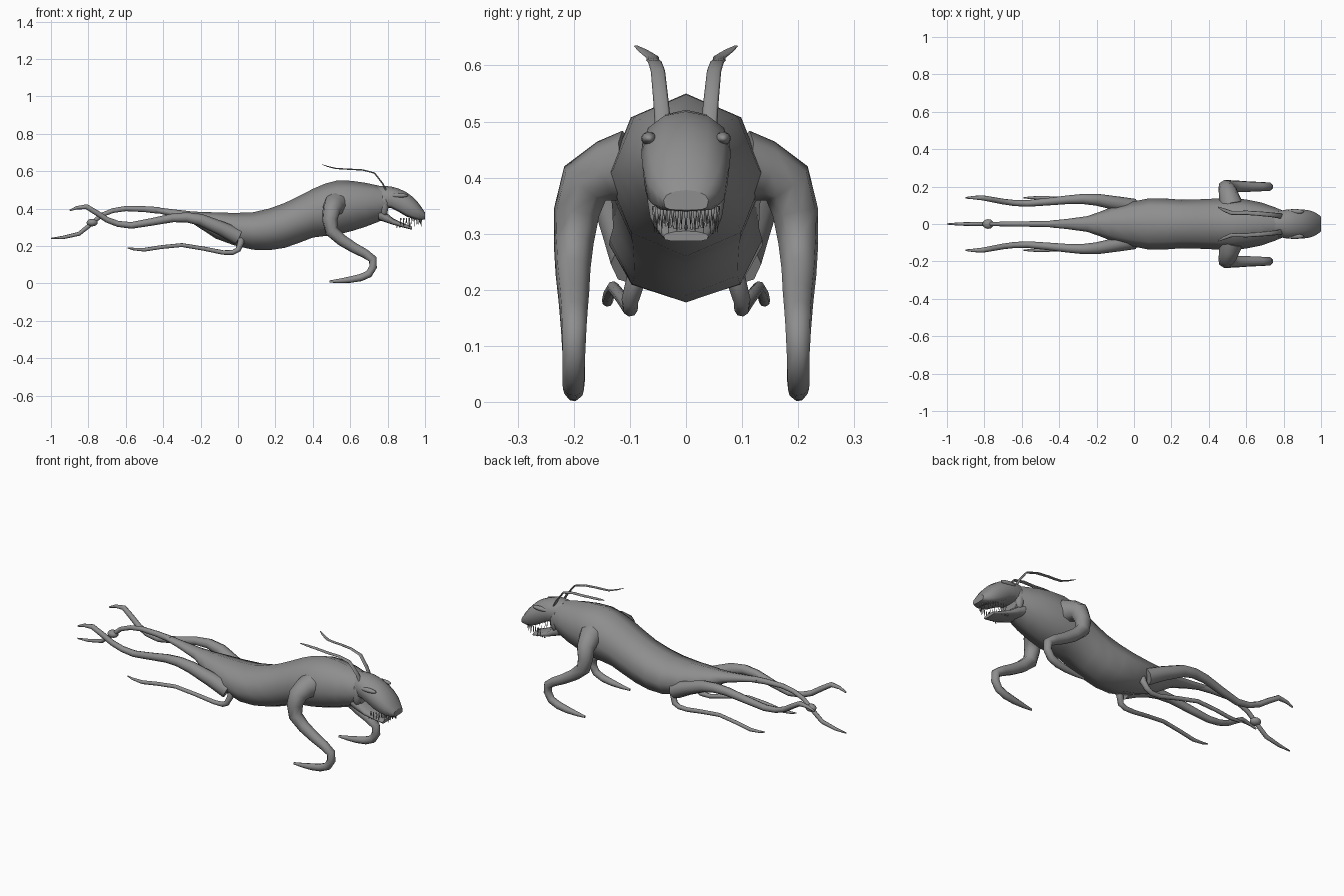
import bpy, bmesh, math
from mathutils import Vector, Matrix

cube = bpy.data.objects.get("Cube")
if cube:
    bpy.data.objects.remove(cube)

grey = (0.27, 0.27, 0.27, 1)
skin = bpy.data.materials.new("grey_skin")
skin.use_nodes = True
skin.diffuse_color = grey
skin.node_tree.nodes["Principled BSDF"].inputs["Base Color"].default_value = grey


def finish(name, bm):
    """Turn a bmesh into a smooth shaded object with flat end caps."""
    bmesh.ops.recalc_face_normals(bm, faces=bm.faces)
    for face in bm.faces:
        face.smooth = len(face.verts) <= 4
    mesh = bpy.data.meshes.new(name)
    bm.to_mesh(mesh)
    bm.free()
    mesh.materials.append(skin)
    bpy.context.collection.objects.link(bpy.data.objects.new(name, mesh))


def spline(keys, steps):
    """Smooth curve through key points of any dimension."""
    keys = [Vector(key) for key in keys]
    padded = [keys[0], *keys, keys[-1]]
    points = []
    for a, b, c, d in zip(padded, padded[1:], padded[2:], padded[3:]):
        for i in range(steps):
            t = i / steps
            bend = a * 2 - b * 5 + c * 4 - d
            twist = b * 3 - a - c * 3 + d
            points.append(b + ((c - a) * t + bend * t**2 + twist * t**3) / 2)
    return points + [keys[-1]]


def section(sides, squareness=1):
    """Unit cross-section; a low squareness flattens the underside."""
    outline = []
    for k in range(sides):
        angle = math.tau * k / sides
        u, v = math.cos(angle), math.sin(angle)
        power = squareness if v < 0 else 1
        outline.append((math.copysign(abs(u)**power, u), math.copysign(abs(v)**power, v)))
    return outline


def skin_rings(name, rings):
    """Bridge equal rings of points and cap both ends."""
    bm = bmesh.new()
    loops = [[bm.verts.new(point) for point in ring] for ring in rings]
    for a, b in zip(loops, loops[1:]):
        for i in range(len(a)):
            bm.faces.new((a[i - 1], a[i], b[i], b[i - 1]))
    bm.faces.new(loops[0])
    bm.faces.new(loops[-1])
    finish(name, bm)


def loft(name, keys, outline):
    """Keys are (x, middle height, half height, half width)."""
    skin_rings(name, [[(x, u * width, z + v * height) for u, v in outline]
                      for x, z, height, width in spline(keys, 2)])


def tube(name, keys, thick, thin, side=(0, 1, 0), flat=1):
    """Sweep a tapering tube along a smooth path; flat makes a ribbon."""
    points = spline(keys, 2)
    side = Vector(side)
    last = len(points) - 1
    rings = []
    for i, point in enumerate(points):
        along = (points[min(i + 1, last)] - points[max(i - 1, 0)]).normalized()
        side = (side - along * side.dot(along)).normalized()
        up = along.cross(side)
        left = 1 - i / last
        radius = (thin + (thick - thin) * left**3) * min(1, 0.3 + left * 4)
        rings.append([point + side * u * radius + up * v * radius * flat
                      for u, v in section(8)])
    skin_rings(name, rings)


def ellipsoid(name, centre, size):
    bm = bmesh.new()
    place = Matrix.LocRotScale(Vector(centre), None, Vector(size))
    bmesh.ops.create_uvsphere(bm, u_segments=12, v_segments=8, radius=1, matrix=place)
    finish(name, bm)


def teeth(name, count, centre, length, width, root, tip):
    """Thin spikes along a half oval gum line, alternating in length."""
    bm = bmesh.new()
    for k in range(count):
        angle = math.pi * (k / (count - 1) - 0.5)
        reach = (tip - root) * (1 if k % 2 else 0.75)
        place = Matrix.Translation((centre + length * math.cos(angle),
                                    width * math.sin(angle), root + reach / 2))
        if reach < 0:
            place = place @ Matrix.Rotation(math.pi, 4, "X")
        bmesh.ops.create_cone(bm, cap_ends=True, segments=4, radius1=0.004,
                              radius2=0, depth=abs(reach), matrix=place)
    finish(name, bm)


# Torso narrowing into the root of the tail
loft("body", [(-.45, .395, .014, .018), (-.25, .355, .03, .042), (-.12, .31, .07, .09),
              (.08, .28, .1, .137), (.25, .31, .12, .13), (.4, .375, .13, .134),
              (.53, .405, .145, .139), (.68, .42, .118, .115), (.8, .43, .08, .07)],
     section(8))

# Central tail with a small swelling
tube("tail", [(-.42, 0, .39), (-.6, 0, .4), (-.73, 0, .365), (-.85, 0, .265), (-1, 0, .24)],
     thick=.018, thin=.011)
ellipsoid("tail_swelling", (-.78, 0, .325), (.03, .026, .02))

# Domed head with a flat upper jaw, and the open lower jaw
loft("head", [(.75, .46, .06, .062), (.82, .46, .058, .078), (.9, .423, .065, .078),
              (.96, .388, .048, .066), (1, .36, .018, .04)], section(12, .5))
loft("lower_jaw", [(.75, .38, .04, .07), (.83, .33, .017, .064), (.93, .296, .009, .04)],
     section(12, .5))
teeth("upper_teeth", 23, centre=.87, length=.11, width=.057, root=.35, tip=.3)
teeth("lower_teeth", 15, centre=.85, length=.07, width=.045, root=.3, tip=.335)

# Paired parts, mirrored across the body
for label, s in (("front", -1), ("back", 1)):
    ellipsoid(f"cheek_{label}", (.78, s * .054, .42), (.025, .022, .06))
    ellipsoid(f"brow_{label}", (.86, s * .066, .47), (.05, .014, .012))
    tube(f"forelimb_{label}",
         [(.52, s * .1, .42), (.5, s * .18, .39), (.5, s * .2, .28), (.62, s * .2, .19),
          (.72, s * .2, .13), (.7, s * .2, .05), (.6, s * .2, .02), (.49, s * .2, .01)],
         thick=.065, thin=.02, side=(1, 0, 0))
    tube(f"side_tentacle_{label}",
         [(0, s * .09, .25), (-.2, s * .13, .34), (-.35, s * .13, .35),
          (-.57, s * .11, .31), (-.7, s * .12, .34), (-.81, s * .14, .41),
          (-.9, s * .14, .39)], thick=.045, thin=.014)
    tube(f"lower_tentacle_{label}",
         [(.02, s * .08, .25), (0, s * .1, .18), (-.08, s * .1, .165),
          (-.3, s * .13, .205), (-.5, s * .14, .18), (-.59, s * .14, .19)],
         thick=.02, thin=.01)
    tube(f"antenna_{label}",
         [(.8, s * .04, .48), (.73, s * .05, .59), (.6, s * .06, .61),
          (.52, s * .06, .615), (.45, s * .09, .635)], thick=.015, thin=.011, flat=.3)
